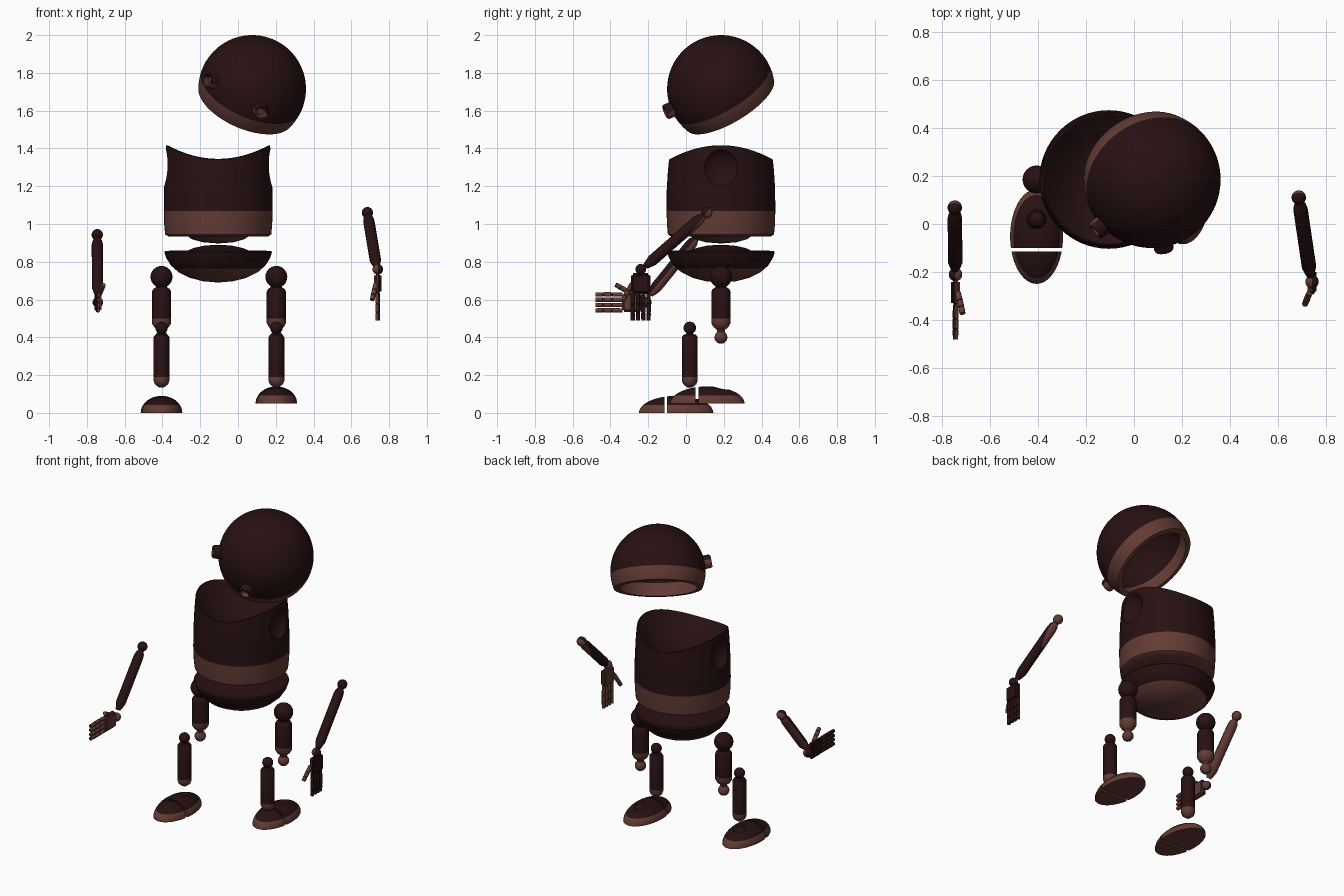
import bpy, bmesh, math
from mathutils import Matrix, Vector

if "Cube" in bpy.data.objects:
    bpy.data.objects.remove(bpy.data.objects["Cube"])


def material(name, rgb):
    m = bpy.data.materials.new(name)
    m.use_nodes = True
    m.diffuse_color = (*rgb, 1)
    m.node_tree.nodes["Principled BSDF"].inputs["Base Color"].default_value = (*rgb, 1)
    return m


DARK = material("dark brown", (0.021, 0.0055, 0.006))
LIGHT = material("reddish brown", (0.125, 0.044, 0.034))
PARTS = []


def arc(r, z, start, end, n=12):
    """Profile points (radius, height) round a circle; angles in degrees from the equator."""
    angles = [math.radians(start + (end - start) * i / n) for i in range(n + 1)]
    return [(r * math.cos(a), z + r * math.sin(a)) for a in angles]


def lathe(bm, profile, matrix=Matrix(), seg=40):
    rings = []
    for r, z in profile:
        turn = [2 * math.pi * i / seg for i in range(seg)]
        rings.append([bm.verts.new(matrix @ Vector((r * math.cos(t), r * math.sin(t), z))) for t in turn])
    for a, b in zip(rings, rings[1:]):
        for i in range(seg):
            j = (i + 1) % seg
            bm.faces.new((a[i], a[j], b[j], b[i]))


def finish(bm, name):
    bmesh.ops.remove_doubles(bm, verts=bm.verts, dist=1e-5)
    bmesh.ops.recalc_face_normals(bm, faces=bm.faces)
    mesh = bpy.data.meshes.new(name)
    bm.to_mesh(mesh)
    bm.free()
    mesh.materials.append(DARK)
    mesh.materials.append(LIGHT)
    ob = bpy.data.objects.new(name, mesh)
    bpy.context.collection.objects.link(ob)
    PARTS.append(ob)
    return ob


def paint(ob, point, normal):
    """Split the surface at a plane; what lies below it is light."""
    point, normal = Vector(point), Vector(normal)
    bm = bmesh.new()
    bm.from_mesh(ob.data)
    bmesh.ops.bisect_plane(bm, geom=bm.verts[:] + bm.edges[:] + bm.faces[:], plane_co=point, plane_no=normal)
    for f in bm.faces:
        f.material_index = int((f.calc_center_median() - point).dot(normal) < 0)
    bm.to_mesh(ob.data)
    bm.free()


def dent(ob, centre, radius):
    """Carve a ball socket."""
    bm = bmesh.new()
    bmesh.ops.create_uvsphere(bm, u_segments=32, v_segments=20, radius=radius,
                              matrix=Matrix.Translation(centre))
    cutter = finish(bm, "socket_cutter")
    PARTS.remove(cutter)
    cutter.hide_render = True
    mod = ob.modifiers.new("socket", 'BOOLEAN')
    mod.operation = 'DIFFERENCE'
    mod.object = cutter
    bpy.context.view_layer.objects.active = ob
    bpy.ops.object.modifier_apply(modifier=mod.name)
    bpy.data.objects.remove(cutter)


def aim(a, b):
    a, b = Vector(a), Vector(b)
    return Matrix.Translation(a) @ (b - a).to_track_quat('Z', 'Y').to_matrix().to_4x4()


# Head: tilted open shell
up = Vector((0.35, -0.48, 0.80)).normalized()
back = Vector((0.42, 0.85, 0.31))
back = (back - up * back.dot(up)).normalized()
left = back.cross(up)
centre = Vector((0.075, 0.185, 1.715))
head_frame = Matrix.Translation(centre) @ Matrix((left, back, up)).transposed().to_4x4()
bm = bmesh.new()
lathe(bm, arc(0.285, 0, 90, -21, 28) + arc(0.255, 0, -24, 90, 28), head_frame, 64)
paint(finish(bm, "head_shell"), centre - up * 0.02, up)

# Eyes: short recessed tubes
for side, label in ((1, "left"), (-1, "right")):
    bm = bmesh.new()
    spot = head_frame @ Vector((side * 0.17, -0.265, 0.06))
    lathe(bm, [(0, 0.295), (0.025, 0.295), (0.027, 0.325), (0.036, 0.325), (0.041, 0.315), (0.041, 0.265)],
          aim(centre, spot), 28)
    paint(finish(bm, label + "_eye"), spot, up)

# Torso: drum with a saddle-shaped rim and a hollow top
BODY = Matrix.Translation((-0.105, 0.185, 0))
bm = bmesh.new()
lathe(bm, [(0, 0.897), (0.08, 0.903), (0.14, 0.92), (0.16, 0.935), (0.265, 0.935), (0.281, 0.945),
           (0.286, 1.0), (0.288, 1.07), (0.287, 1.18), (0.281, 1.28), (0.275, 1.34), (0.268, 1.345),
           (0.255, 1.335), (0.2, 1.29), (0.12, 1.25), (0, 1.235)], seg=64)
for v in bm.verts:
    if v.co.z > 1.2:
        v.co.z += v.co.x ** 2 * min(1, (v.co.z - 1.2) / 0.13)
bm.transform(BODY)
torso = finish(bm, "torso")
for side in (1, -1):
    dent(torso, (-0.105 + side * 0.35, 0.185, 1.30), 0.12)
paint(torso, (0, 0, 1.07), (0, 0, 1))

# Pelvis: shallow bowl with a domed top
bm = bmesh.new()
lathe(bm, [(0, 0.69), (0.08, 0.697), (0.15, 0.715), (0.21, 0.745), (0.25, 0.78), (0.275, 0.82),
           (0.285, 0.85), (0.28, 0.858), (0.16, 0.86), (0.13, 0.873), (0.07, 0.886), (0, 0.89)], BODY, 64)
paint(finish(bm, "pelvis"), (0, 0, 0.765), (0, 0, 1))

# Legs and feet
for label, x, foot_y, foot_z in (("left", 0.203, 0.113, 0.05), ("right", -0.405, -0.052, 0)):
    bm = bmesh.new()
    lathe(bm, arc(0.034, 0.4, -90, 55) + [(0.022, 0.44), (0.04, 0.455), (0.051, 0.475), (0.051, 0.64),
          (0.045, 0.655), (0.03, 0.665)] + arc(0.058, 0.72, -60, 90), Matrix.Translation((x, 0.185, 0)))
    paint(finish(bm, label + "_thigh"), (0, 0, 0.5), (0, 0, 1))

    bm = bmesh.new()
    lathe(bm, [(0, 0.133), (0.015, 0.136), (0.035, 0.152), (0.042, 0.17), (0.042, 0.4), (0.034, 0.413),
               (0.018, 0.418)] + arc(0.033, 0.45, -57, 90), Matrix.Translation((x, 0.02, 0)))
    paint(finish(bm, label + "_shin"), (0, 0, 0.19), (0, 0, 1))

    place = Matrix.Translation((x, foot_y, foot_z))
    for piece, cut, sign in (("toe", -0.063, 1), ("heel", -0.048, -1)):
        bm = bmesh.new()
        lathe(bm, [(0, 0)] + arc(1, 0, 0, 90, 14), Matrix.Diagonal((0.11, 0.197, 0.09, 1)), 48)
        bmesh.ops.remove_doubles(bm, verts=bm.verts, dist=1e-5)
        bmesh.ops.bisect_plane(bm, geom=bm.verts[:] + bm.edges[:] + bm.faces[:], plane_co=(0, cut, 0),
                               plane_no=(0, sign, 0), clear_outer=True)
        bmesh.ops.holes_fill(bm, edges=[e for e in bm.edges if e.is_boundary])
        bm.transform(place)
        ob = finish(bm, label + "_" + piece)
        if piece == "heel":
            dent(ob, place @ Vector((0, 0.08, 0.1)), 0.042)
        paint(ob, (0, 0, foot_z + 0.042), (0, 0, 1))


def forearm(label, elbow, wrist):
    bm = bmesh.new()
    length = (Vector(wrist) - Vector(elbow)).length
    lathe(bm, arc(0.03, 0, -90, 55) + [(0.018, 0.03), (0.026, 0.045), (0.03, 0.07), (0.03, length - 0.05),
          (0.022, length - 0.02), (0.015, length), (0, length)], aim(elbow, wrist), 28)
    paint(finish(bm, label + "_forearm"), elbow, (0, -0.77, 0.64))


def hand(label, frame, side):
    """Fingers point along local -z, thumb along -y, palm faces inward."""
    bm = bmesh.new()
    lathe(bm, arc(0.028, -0.01, -90, 90), seg=24)
    palm = bmesh.ops.create_cube(bm, size=1, matrix=Matrix.Translation((0, 0, -0.085))
                                 @ Matrix.Diagonal((0.038, 0.104, 0.11, 1)))
    edges = {e for v in palm["verts"] for e in v.link_edges}
    bmesh.ops.bevel(bm, geom=list(edges), offset=0.012, segments=3, affect='EDGES')
    finger = [(0, 0), (0.011, 0), (0.012, 0.055), (0.009, 0.058), (0.012, 0.061), (0.012, 0.1),
              (0.009, 0.103), (0.012, 0.106), (0.011, 0.145), (0, 0.145)]
    for i in range(4):
        y = (i - 1.5) * 0.028
        lathe(bm, finger, aim((0, y, -0.135), (0, y, -1)), 14)
    lathe(bm, [(r * 1.1, z * 0.7) for r, z in finger],
          aim((-side * 0.01, -0.045, -0.085), (-side * 0.03, -0.095, -0.175)), 14)
    bm.transform(frame)
    paint(finish(bm, label + "_hand"), frame.translation, (side, 0, 0))


# Arms, each in its own pose
forearm("left", (0.685, 0.11, 1.06), (0.733, -0.215, 0.775))
hand("left", Matrix.Translation((0.74, -0.24, 0.77)), 1)
forearm("right", (-0.745, 0.068, 0.943), (-0.743, -0.19, 0.625))
hand("right", Matrix.Translation((-0.742, -0.2, 0.585)) @ Matrix.Rotation(-math.pi / 2, 4, 'X'), -1)

# Smooth shading with crisp edges
bpy.ops.object.select_all(action='DESELECT')
for ob in PARTS:
    ob.select_set(True)
bpy.context.view_layer.objects.active = PARTS[0]
bpy.ops.object.shade_smooth_by_angle(angle=math.radians(35))
